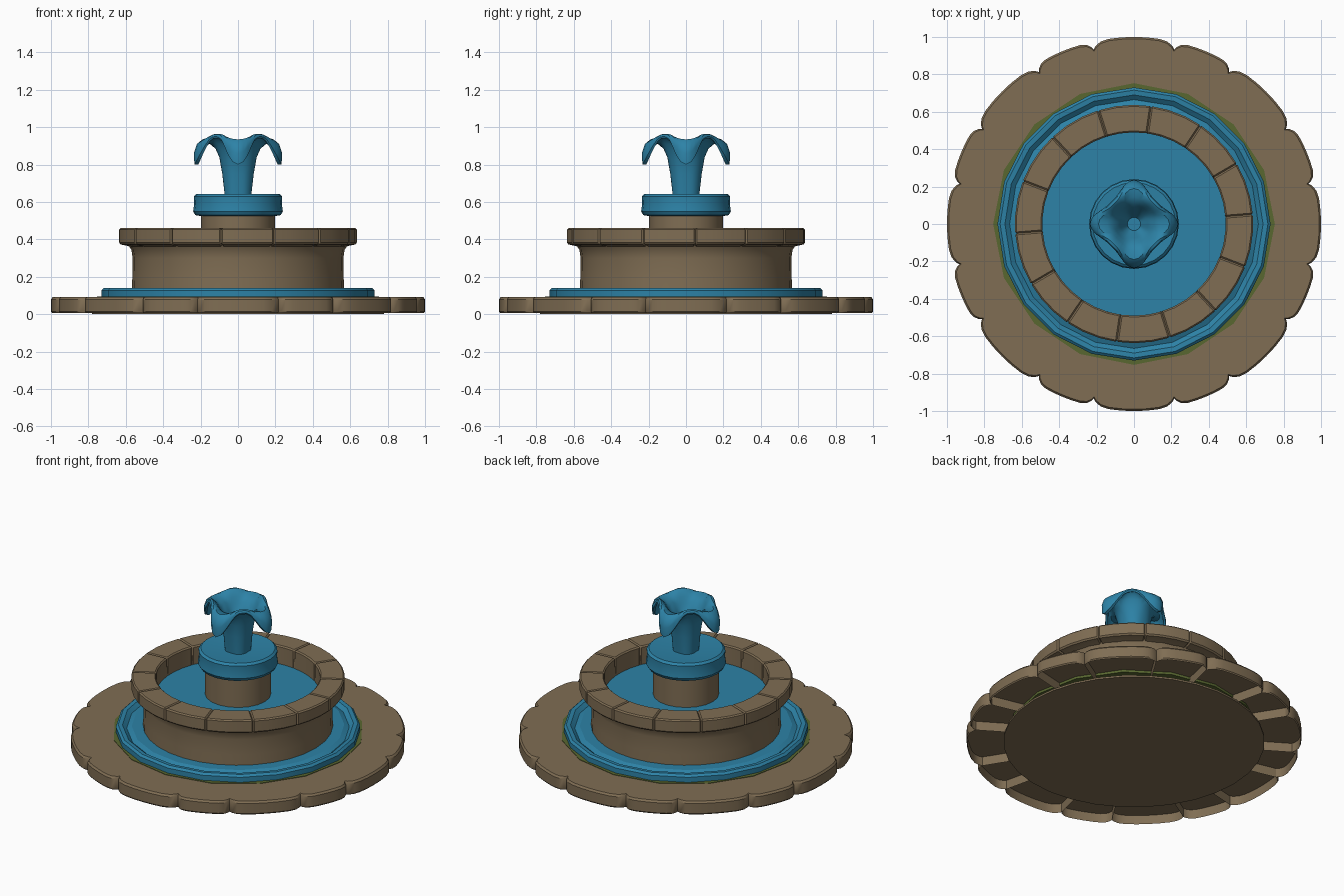
import bpy, bmesh, math
from math import sin, cos, pi, radians

if "Cube" in bpy.data.objects:
    bpy.data.objects.remove(bpy.data.objects["Cube"])


def material(name, rgb):
    m = bpy.data.materials.new(name)
    m.diffuse_color = (*rgb, 1)
    m.use_nodes = True
    m.node_tree.nodes["Principled BSDF"].inputs["Base Color"].default_value = m.diffuse_color
    return m


STONE = material("brown stone", (0.215, 0.155, 0.088))
WATER = material("blue water", (0.026, 0.225, 0.385))
MOSS = material("green moss", (0.098, 0.135, 0.03))


def finish(bm, name, mat, smooth=30):
    bmesh.ops.remove_doubles(bm, verts=bm.verts, dist=1e-5)
    bmesh.ops.recalc_face_normals(bm, faces=bm.faces)
    me = bpy.data.meshes.new(name)
    bm.to_mesh(me)
    bm.free()
    ob = bpy.data.objects.new(name, me)
    bpy.context.collection.objects.link(ob)
    me.materials.append(mat)
    if smooth:
        bpy.ops.object.select_all(action='DESELECT')
        ob.select_set(True)
        bpy.context.view_layer.objects.active = ob
        bpy.ops.object.shade_smooth_by_angle(angle=radians(smooth))
    return ob


def lathe(name, mat, profile, n, loop=False, smooth=30):
    """Revolve (r, z) points; profile may also be a function of the angle."""
    bm = bmesh.new()
    cols = []
    for i in range(n):
        a = 2 * pi * i / n
        pts = profile(a) if callable(profile) else profile
        cols.append([bm.verts.new((r * cos(a), r * sin(a), z)) for r, z in pts])
    m = len(cols[0])
    for i in range(n):
        c, d = cols[i], cols[(i + 1) % n]
        for j in range(m if loop else m - 1):
            k = (j + 1) % m
            bm.faces.new((c[j], d[j], d[k], c[k]))
    bmesh.ops.remove_doubles(bm, verts=bm.verts, dist=1e-5)
    return finish(bm, name, mat, smooth)


# Scalloped paving: alternating wide and narrow stones, hollow underneath
def paving():
    bm = bmesh.new()
    for i in range(16):
        mid = radians(22.5 * i)
        half = radians(13.0 if i % 2 == 0 else 9.5)
        outer = []
        for t in (-1, -.93, -.8, -.6, -.3, 0, .3, .6, .8, .93, 1):
            outer.append((mid + half * t, 1 - 0.042 * abs(t) ** 7))
        inner = [(mid + half * t, 0.69) for t in (1, 0, -1)]
        rings = []
        for z, shrink in ((0.006, 0.006), (0.014, 0), (0.08, 0), (0.092, 0.01)):
            ring = [(a, r - shrink) for a, r in outer] + inner
            rings.append([bm.verts.new((r * cos(a), r * sin(a), z)) for a, r in ring])
        for lo, hi in zip(rings, rings[1:]):
            for j in range(len(lo)):
                k = (j + 1) % len(lo)
                bm.faces.new((lo[j], lo[k], hi[k], hi[j]))
        bm.faces.new(rings[-1])
        bottom = bm.faces.new(rings[0][::-1])
        bmesh.ops.inset_region(bm, faces=[bottom], thickness=0.014, use_even_offset=True)
        # lift the underside into a pocket, keeping its walls
        pocket = bmesh.ops.extrude_discrete_faces(bm, faces=[bottom])["faces"][0]
        bmesh.ops.translate(bm, verts=pocket.verts, vec=(0, 0, 0.06))
    finish(bm, "paving_stones", STONE)


paving()
lathe("foundation_disc", STONE, [(0, 0), (0.78, 0), (0.78, 0.012), (0, 0.012)], 32)

# Moss line and lower water ring with a raised outer lip
lathe("moss_ring", MOSS, [(0.66, 0.05), (0.753, 0.05), (0.753, 0.095), (0.66, 0.095)], 16, loop=True)
lathe("lower_water", WATER, [(0.55, 0.07), (0.73, 0.07), (0.73, 0.128), (0.716, 0.141),
                             (0.69, 0.139), (0.665, 0.118), (0.635, 0.132), (0.55, 0.132)], 20, loop=True, smooth=20)

# Basin wall, flaring a little under the rim
lathe("basin_wall", STONE, [(0.48, 0.1), (0.568, 0.1), (0.565, 0.2), (0.563, 0.3), (0.57, 0.345),
                            (0.595, 0.38), (0.595, 0.4), (0.495, 0.4)], 32, loop=True)


# Rim built from bevelled curved blocks
def rim(count=14, steps=3):
    bm = bmesh.new()
    for i in range(count):
        part = bmesh.new()
        cols = []
        for s in range(steps + 1):
            a = 2 * pi * (i + s / steps) / count + 0.08
            cols.append([part.verts.new((r * cos(a), r * sin(a), z)) for r, z in
                         ((0.49, 0.33), (0.59, 0.365), (0.637, 0.375), (0.637, 0.46), (0.49, 0.46))])
        for c, d in zip(cols, cols[1:]):
            for j in range(5):
                k = (j + 1) % 5
                part.faces.new((c[j], d[j], d[k], c[k]))
        part.faces.new(cols[0])
        part.faces.new(cols[-1][::-1])
        bmesh.ops.recalc_face_normals(part, faces=part.faces)
        edges = [e for e in part.edges if e.calc_face_angle(0) > 0.6]
        bmesh.ops.bevel(part, geom=edges, offset=0.008, segments=1, affect='EDGES')
        tmp = bpy.data.meshes.new("tmp")
        part.to_mesh(tmp)
        part.free()
        bm.from_mesh(tmp)
        bpy.data.meshes.remove(tmp)
    finish(bm, "basin_rim", STONE)


rim()
lathe("basin_water", WATER, [(0, 0.34), (0.5, 0.34), (0.5, 0.32), (0, 0.32)], 32)

# Pedestal and the overflowing upper bowl
lathe("pedestal", STONE, [(0, 0.3), (0.197, 0.3), (0.197, 0.54), (0, 0.54)], 20)
lathe("upper_bowl_water", WATER, [(0, 0.525), (0.2, 0.525), (0.228, 0.53), (0.24, 0.55), (0.234, 0.59),
                                  (0.236, 0.63), (0.222, 0.643), (0.18, 0.64), (0.08, 0.634), (0, 0.634)], 24)

# Water jet: trumpet drooping into four spouts on the axes, high webs on the diagonals
AXIS = [(.07, .63), (.084, .75), (.1, .84), (.12, .885), (.15, .91), (.185, .905), (.208, .87), (.212, .80),
        (.233, .80), (.236, .86), (.22, .91), (.19, .935), (.145, .932), (.105, .91), (.075, .86), (.035, .79), (0, .79)]
DIAG = [(.078, .63), (.088, .75), (.1, .83), (.112, .875), (.125, .91), (.14, .935), (.155, .945), (.168, .94),
        (.172, .95), (.165, .962), (.152, .965), (.138, .955), (.118, .925), (.098, .885), (.07, .83), (.035, .79), (0, .79)]


def jet(a):
    w = ((1 + cos(4 * a)) / 2) ** 1.6
    return [(r1 * w + r0 * (1 - w), z1 * w + z0 * (1 - w)) for (r1, z1), (r0, z0) in zip(AXIS, DIAG)]


lathe("water_jet", WATER, jet, 48, smooth=40)
